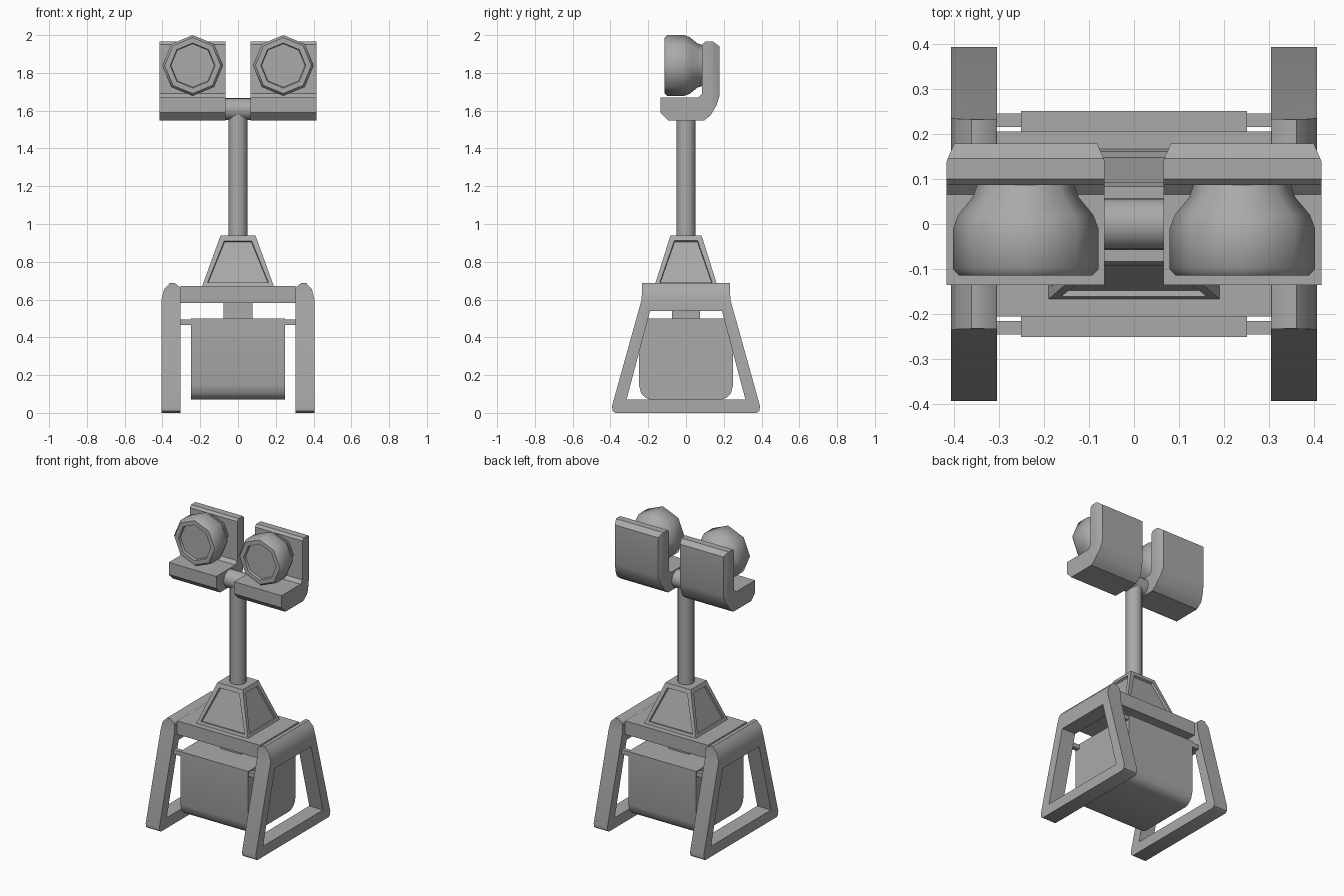
import bpy, bmesh, math
from mathutils import Vector, Matrix

cube = bpy.data.objects.get("Cube")
if cube:
    bpy.data.objects.remove(cube, do_unlink=True)

grey = bpy.data.materials.new("mid_grey")
grey.use_nodes = True
grey.diffuse_color = (0.4, 0.4, 0.4, 1)
grey.node_tree.nodes["Principled BSDF"].inputs["Base Color"].default_value = (0.4, 0.4, 0.4, 1)


def finish(name, bm, smooth=None):
    bmesh.ops.recalc_face_normals(bm, faces=bm.faces)
    mesh = bpy.data.meshes.new(name)
    bm.to_mesh(mesh)
    bm.free()
    mesh.materials.append(grey)
    ob = bpy.data.objects.new(name, mesh)
    bpy.context.collection.objects.link(ob)
    if smooth:
        bpy.ops.object.select_all(action='DESELECT')
        ob.select_set(True)
        bpy.context.view_layer.objects.active = ob
        bpy.ops.object.shade_smooth_by_angle(angle=math.radians(smooth))
    return ob


def prism(profile, x0, x1):
    """Extrude a (y, z) outline along x."""
    bm = bmesh.new()
    face = bm.faces.new([bm.verts.new((x0, y, z)) for y, z in profile])
    new = bmesh.ops.extrude_face_region(bm, geom=[face])["geom"]
    bmesh.ops.translate(bm, vec=(x1 - x0, 0, 0),
                        verts=[v for v in new if isinstance(v, bmesh.types.BMVert)])
    return bm


def symmetric(half):
    """Complete a +y half outline, listed bottom to top."""
    return half + [(-y, z) for y, z in reversed(half)]


def trim(bm, point, normal):
    """Cut off everything on the normal side of a plane and cap it."""
    geom = bm.verts[:] + bm.edges[:] + bm.faces[:]
    cut = bmesh.ops.bisect_plane(bm, geom=geom, plane_co=point, plane_no=normal, clear_outer=True)
    edges = [e for e in cut["geom_cut"] if isinstance(e, bmesh.types.BMEdge)]
    bmesh.ops.holes_fill(bm, edges=edges)


def box(name, x, y, z):
    bm = prism([(y[0], z[0]), (y[1], z[0]), (y[1], z[1]), (y[0], z[1])], *x)
    return finish(name, bm)


def cylinder(name, radius, length, matrix):
    bm = bmesh.new()
    bmesh.ops.create_cone(bm, cap_ends=True, segments=20, radius1=radius, radius2=radius,
                          depth=length, matrix=matrix)
    return finish(name, bm, 35)


# Trapezoid leg frames with rounded shoulders
outer = symmetric([(0.375, 0), (0.388, 0.01), (0.392, 0.035), (0.235, 0.6), (0.232, 0.688)])
inner = symmetric([(0.315, 0.07), (0.19, 0.54)])
shoulder = [(0.405, 0.6), (0.391, 0.655), (0.36, 0.688), (0.335, 0.688), (0.304, 0.663)]
for side, s in (("left", 1), ("right", -1)):
    bm = prism(outer, s * 0.304, s * 0.405)
    bmesh.ops.recalc_face_normals(bm, faces=bm.faces)
    for (xa, za), (xb, zb) in zip(shoulder, shoulder[1:]):
        if za != zb:
            trim(bm, (s * xa, 0, za), (s * (zb - za), 0, xa - xb))
    leg = finish(side + "_leg_frame", bm)
    cutter = finish(side + "_leg_cutter", prism(inner, s * 0.2, s * 0.5))
    cutter.hide_render = True
    mod = leg.modifiers.new("opening", 'BOOLEAN')
    mod.object = cutter
    mod.solver = 'EXACT'
    bpy.context.view_layer.objects.active = leg
    bpy.ops.object.select_all(action='DESELECT')
    leg.select_set(True)
    bpy.ops.object.modifier_apply(modifier=mod.name)
    bpy.data.objects.remove(cutter, do_unlink=True)
    bpy.ops.object.shade_smooth_by_angle(angle=math.radians(40))

# Cross beam, hanging neck and support rods
box("cross_beam", (-0.305, 0.305), (-0.205, 0.205), (0.582, 0.672))
box("hanging_neck", (-0.078, 0.078), (-0.075, 0.075), (0.49, 0.59))
for name, y in (("front_rod", -0.23), ("back_rod", 0.23)):
    box(name, (-0.306, 0.306), (y - 0.015, y + 0.015), (0.466, 0.495))

# Slung ballast box with a rounded underside
hull = symmetric([(0.185, 0.07), (0.215, 0.08), (0.238, 0.105), (0.25, 0.15), (0.25, 0.5)])
finish("ballast_box", prism(hull, -0.25, 0.25), 35)

# Tapered pedestal with recessed panels
bm = bmesh.new()
bmesh.ops.create_cube(bm, size=2)
for v in bm.verts:
    top = v.co.z > 0
    v.co = (v.co.x * (0.093 if top else 0.19), v.co.y * (0.083 if top else 0.167),
            0.938 if top else 0.67)
bm.normal_update()
sides = [f for f in bm.faces if abs(f.normal.z) < 0.9]
bmesh.ops.inset_individual(bm, faces=sides, thickness=0.035)
bmesh.ops.inset_individual(bm, faces=sides, thickness=0.003, depth=-0.014)
finish("pedestal", bm)

# Mast and cross tube
cylinder("mast", 0.05, 0.69, Matrix.Translation((0, 0, 1.265)))
cylinder("cross_tube", 0.058, 0.16,
         Matrix.Translation((0, 0, 1.608)) @ Matrix.Rotation(math.pi / 2, 4, 'Y'))

# Lamp brackets and eight-sided lamps
bracket = [(-0.135, 1.67), (-0.135, 1.59), (-0.095, 1.548), (0.095, 1.548), (0.13, 1.575),
           (0.16, 1.625), (0.178, 1.68), (0.178, 1.94), (0.145, 1.965), (0.1, 1.965),
           (0.086, 1.95), (0.086, 1.69), (0.065, 1.67)]
lamp = [(0, -0.098), (0.115, -0.098), (0.119, -0.114), (0.148, -0.114), (0.161, -0.1),
        (0.161, -0.01), (0.15, 0.02), (0.117, 0.06), (0.107, 0.09), (0, 0.09)]
for side, s in (("left", 1), ("right", -1)):
    bm = prism(bracket, s * 0.065, s * 0.415)
    bmesh.ops.recalc_face_normals(bm, faces=bm.faces)
    for x, d in ((0.415, 1), (0.065, -1)):
        trim(bm, (s * x, 0.14, 0), (s * d * 0.04, 0.017, 0))
    finish(side + "_lamp_bracket", bm, 28)

    bm = bmesh.new()
    verts = [bm.verts.new((s * 0.24, y, 1.839 + r)) for r, y in lamp]
    edges = [bm.edges.new(pair) for pair in zip(verts, verts[1:])]
    bmesh.ops.spin(bm, geom=verts + edges, cent=(s * 0.24, 0, 1.839), axis=(0, 1, 0),
                   angle=2 * math.pi, steps=8, use_merge=True)
    bmesh.ops.remove_doubles(bm, verts=bm.verts, dist=0.0005)
    finish(side + "_lamp", bm, 46)
